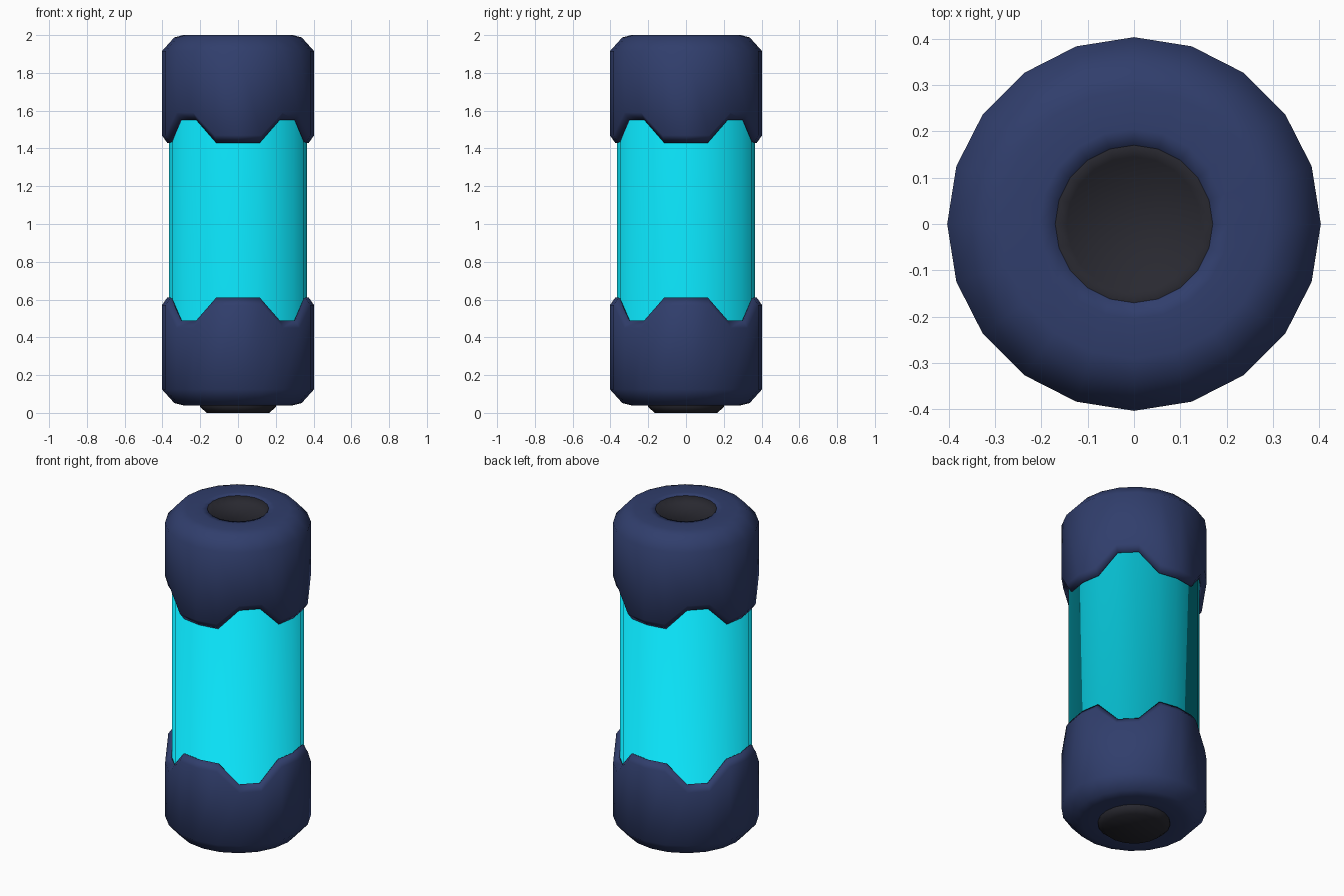
import bpy, bmesh, math

if "Cube" in bpy.data.objects:
    bpy.data.objects.remove(bpy.data.objects["Cube"])

SIDES = 20


def material(name, rgb):
    m = bpy.data.materials.new(name)
    m.diffuse_color = (*rgb, 1)
    m.use_nodes = True
    m.node_tree.nodes["Principled BSDF"].inputs["Base Color"].default_value = m.diffuse_color
    return m


navy = material("navy", (0.03, 0.048, 0.15))
cyan = material("cyan", (0.003, 0.75, 0.92))
dark = material("dark", (0.022, 0.022, 0.03))


def lathe(name, profile_at, mat, angle, flip=False, closed=False):
    """Revolve the (r, z) profile returned for each side index."""
    bm = bmesh.new()
    rings = []
    for k in range(SIDES):
        a = 2 * math.pi * k / SIDES
        rings.append([bm.verts.new((r * math.cos(a), r * math.sin(a),
                                    2.04 - z if flip else z))
                      for r, z in profile_at(k)])
    n = len(rings[0])
    for k in range(SIDES):
        a, b = rings[k], rings[(k + 1) % SIDES]
        for i in range(n if closed else n - 1):
            j = (i + 1) % n
            bm.faces.new((a[i], b[i], b[j], a[j]))
    if not closed:
        bm.faces.new([r[0] for r in rings])
        bm.faces.new([r[-1] for r in rings])
    bmesh.ops.recalc_face_normals(bm, faces=bm.faces)
    me = bpy.data.meshes.new(name)
    bm.to_mesh(me)
    bm.free()
    me.materials.append(mat)
    ob = bpy.data.objects.new(name, me)
    bpy.context.collection.objects.link(ob)
    bpy.ops.object.select_all(action='DESELECT')
    ob.select_set(True)
    bpy.context.view_layer.objects.active = ob
    bpy.ops.object.shade_smooth_by_angle(angle=math.radians(angle))
    return ob


# Hollow cap with a rim that steps up and down four times around
def cap_profile(k):
    rim = 0.49 if k % 5 in (2, 3) else 0.61
    return [(0.17, 0.09), (0.17, 0.042), (0.205, 0.04), (0.29, 0.04),
            (0.337, 0.052), (0.403, 0.125), (0.403, rim - 0.04),
            (0.375, rim), (0.366, rim - 0.005), (0.366, 0.3)]


lathe("bottom_cap", cap_profile, navy, 180, closed=True)
lathe("top_cap", cap_profile, navy, 180, flip=True, closed=True)

# Core cylinder, seated on a small flange hidden inside the bottom cap
lathe("core", lambda k: [(0.385, 0.28), (0.385, 0.3), (0.364, 0.3),
                         (0.364, 1.79)], cyan, 180)

# Bottom contact nub and matching recessed contact on top
lathe("bottom_contact",
      lambda k: [(0.2, 0.1), (0.2, 0.03), (0.165, 0.0)], dark, 180)
lathe("top_contact",
      lambda k: [(0.19, 1.9), (0.19, 1.96), (0.171, 1.998), (0.145, 1.965)],
      dark, 180)
